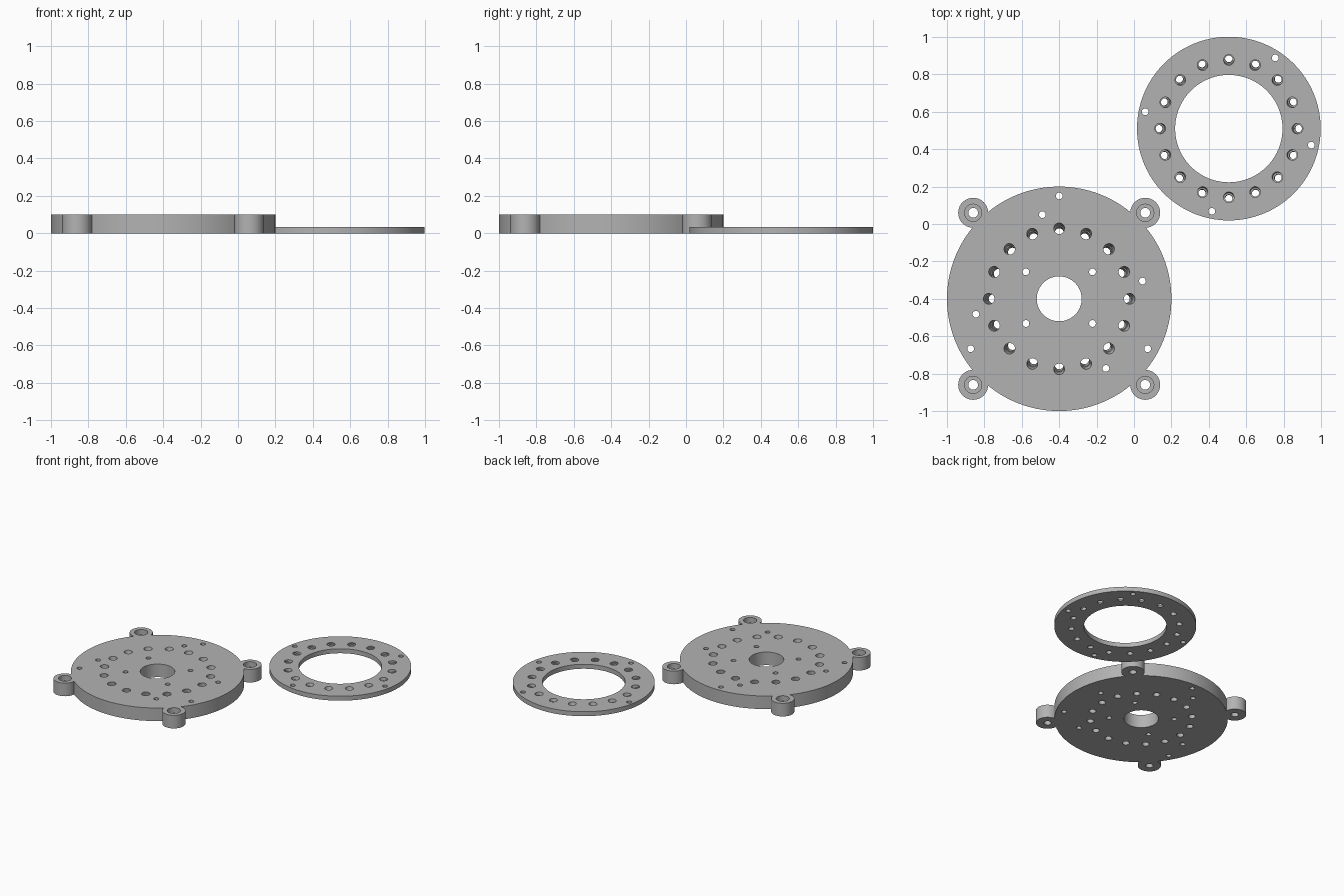
import bpy, bmesh, math
from mathutils import Vector, Matrix

if "Cube" in bpy.data.objects:
    bpy.data.objects.remove(bpy.data.objects["Cube"])

grey = bpy.data.materials.new("grey plastic")
grey.diffuse_color = (0.45, 0.45, 0.45, 1)
grey.use_nodes = True
grey.node_tree.nodes["Principled BSDF"].inputs["Base Color"].default_value = grey.diffuse_color


def add_cylinder(bm, a, b, r, segs):
    """Capped cylinder of radius r from point a to point b."""
    a, b = Vector(a), Vector(b)
    rot = Vector((0, 0, 1)).rotation_difference(b - a).to_matrix().to_4x4()
    bmesh.ops.create_cone(bm, cap_ends=True, segments=segs, radius1=r, radius2=r,
                          depth=(b - a).length,
                          matrix=Matrix.Translation((a + b) / 2) @ rot)


def make(name, cylinders):
    """Object holding a list of (start, end, radius, segments) cylinders."""
    bm = bmesh.new()
    for c in cylinders:
        add_cylinder(bm, *c)
    me = bpy.data.meshes.new(name)
    bm.to_mesh(me)
    bm.free()
    me.materials.append(grey)
    ob = bpy.data.objects.new(name, me)
    bpy.context.collection.objects.link(ob)
    return ob


def combine(ob, tool_cylinders, operation):
    """Boolean the cylinders into ob and bake the result."""
    tool = make("tool", tool_cylinders)
    mod = ob.modifiers.new("boolean", 'BOOLEAN')
    mod.object, mod.operation, mod.solver = tool, operation, 'EXACT'
    bpy.context.view_layer.objects.active = ob
    bpy.ops.object.modifier_apply(modifier=mod.name)
    bpy.data.objects.remove(tool)


def upright(x, y, z0, z1, r, segs=24):
    return ((x, y, z0), (x, y, z1), r, segs)


def tilted_holes(cx, cy, z0, z1, r0, r1, r, ext0, ext1):
    """16 holes whose axes run from circle radius r0 at z0 to r1 at z1."""
    out = []
    for i in range(16):
        t = i * math.pi / 8
        a = Vector((cx + r0 * math.cos(t), cy + r0 * math.sin(t), z0))
        b = Vector((cx + r1 * math.cos(t), cy + r1 * math.sin(t), z1))
        d = (b - a) / (z1 - z0)
        out.append((a - d * ext0, b + d * ext1, r, 24))
    return out


def finish(ob):
    bpy.ops.object.select_all(action='DESELECT')
    ob.select_set(True)
    bpy.context.view_layer.objects.active = ob
    bpy.ops.object.shade_smooth_by_angle(angle=math.radians(30))


# Base plate with four screw ears
C, H = -0.4, 0.1
ears = [(C + sx * 0.46, C + sy * 0.46) for sx in (-1, 1) for sy in (-1, 1)]
base = make("base_plate", [upright(C, C, 0, H, 0.6, 128)])
combine(base, [upright(x, y, 0, H, 0.08, 40) for x, y in ears], 'UNION')

# Centre bore, screw holes and pin holes
pins = [(-0.4, 0.15), (-0.49, 0.05), (-0.578, -0.256), (-0.222, -0.256),
        (-0.578, -0.532), (-0.222, -0.532), (0.045, -0.305), (-0.845, -0.482),
        (-0.873, -0.667), (0.073, -0.667), (-0.15, -0.772)]
through = [upright(C, C, -0.1, 0.2, 0.12, 64)]
through += [upright(x, y, -0.1, 0.2, 0.018) for x, y in pins]
through += [upright(x, y, -0.1, 0.2, 0.026) for x, y in ears]
combine(base, through, 'DIFFERENCE')
combine(base, [upright(x, y, 0.06, 0.2, 0.046, 32) for x, y in ears], 'DIFFERENCE')

# Tilted holes leaning outward toward the top, with a wider upper step
combine(base, tilted_holes(C, C, 0, H, 0.352, 0.376, 0.024, 0.05, 0.05), 'DIFFERENCE')
combine(base, tilted_holes(C, C, 0, H, 0.352, 0.376, 0.029, -0.05, 0.05), 'DIFFERENCE')
finish(base)

# Flat cover ring with matching holes leaning inward
R, T = 0.51, 0.034
R_X = 0.507
ring = make("cover_ring", [upright(R_X, R, 0, T, 0.491, 128)])
cuts = [upright(R_X, R, -0.1, 0.2, 0.287, 96)]
cuts += [upright(x, y, -0.1, 0.2, 0.018)
         for x, y in ((0.755, 0.888), (0.06, 0.6), (0.948, 0.422), (0.416, 0.068))]
combine(ring, cuts, 'DIFFERENCE')
combine(ring, tilted_holes(R_X, R, 0, T, 0.376, 0.367, 0.02, 0.03, 0.03), 'DIFFERENCE')
combine(ring, tilted_holes(R_X, R, 0, T, 0.376, 0.367, 0.028, -0.017, 0.03), 'DIFFERENCE')
finish(ring)
